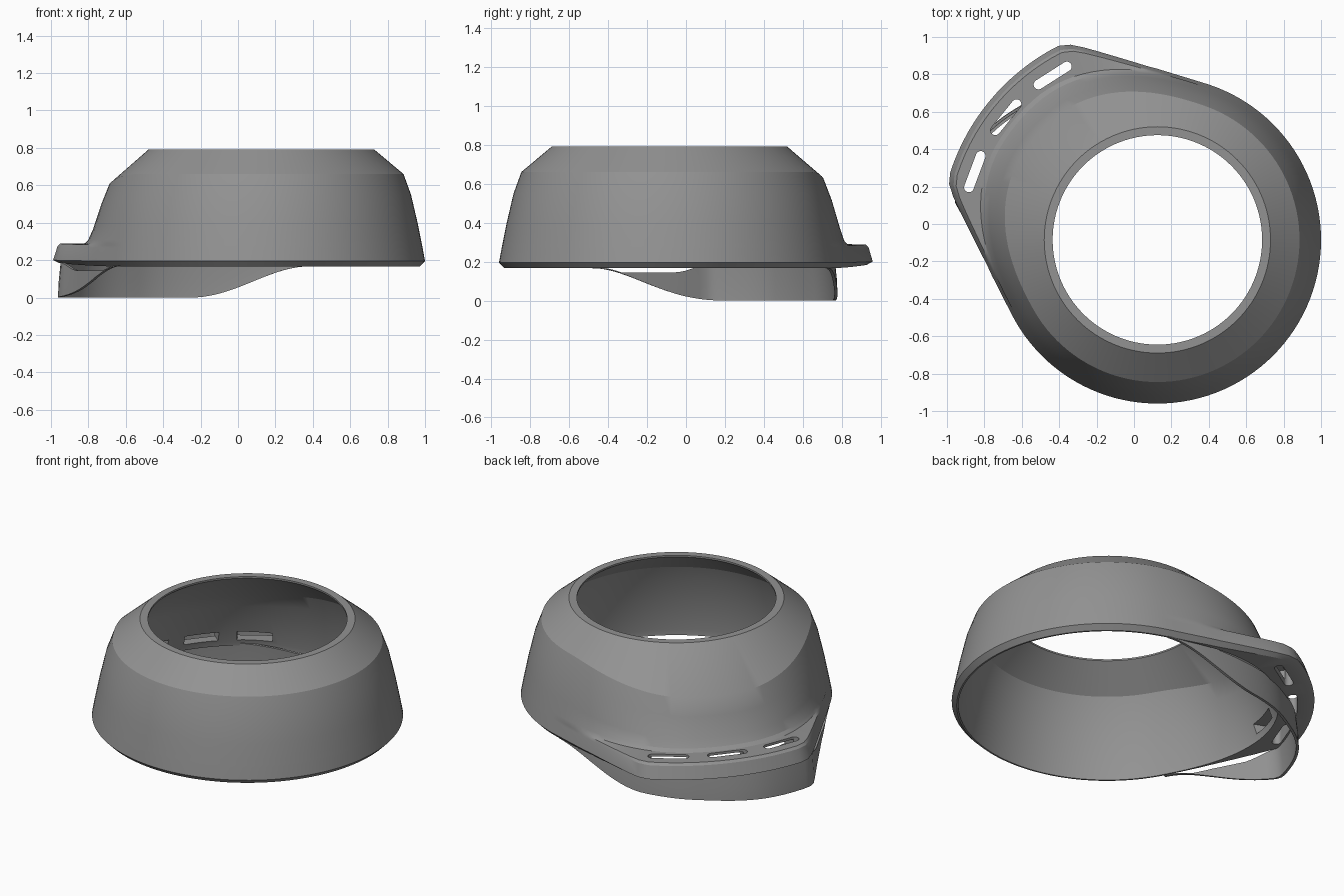
import bpy, bmesh
from math import sin, cos, pi, radians, sqrt

if "Cube" in bpy.data.objects:
    bpy.data.objects.remove(bpy.data.objects["Cube"])

CX, CY = 0.125, -0.085     # axis of the round collar
AXIS = 140                 # direction of the vented bulge (degrees)
SEG = 120

grey = bpy.data.materials.new("mid_grey")
grey.diffuse_color = (0.29, 0.29, 0.29, 1)
grey.use_nodes = True
grey.node_tree.nodes["Principled BSDF"].inputs["Base Color"].default_value = grey.diffuse_color


def lerp(a, b, t):
    return a + (b - a) * t


def smooth(t):
    t = max(0, min(1, t))
    return t * t * (3 - 2 * t)


def polar(r, deg, z):
    return (CX + r * cos(radians(deg)), CY + r * sin(radians(deg)), z)


def offset(deg):
    return abs((deg - AXIS + 180) % 360 - 180)


def flange(deg):
    """0 on the round part, 1 on the flange arc, straight tangents between."""
    d = offset(deg)
    line = 0.875 / cos(radians(max(0, 67 - d)))
    diff = line - 1.175
    r = 0.5 * (line + 1.175 - sqrt(diff * diff + 0.0022)) if d < 50 else line
    return max(0, min(1, (r - 0.875) / 0.29))


def swell(deg):
    """Softer version of the bulge for the walls."""
    return smooth((69 - offset(deg)) / 60)


def loft(name, sections, closed):
    """Join matching closed cross-sections into one solid."""
    bm = bmesh.new()
    rows = [[bm.verts.new(p) for p in s] for s in sections]
    n = len(rows[0])
    pairs = list(zip(rows, rows[1:])) + ([(rows[-1], rows[0])] if closed else [])
    for a, b in pairs:
        for i in range(n):
            j = (i + 1) % n
            bm.faces.new((a[i], a[j], b[j], b[i]))
    if not closed:
        bm.faces.new(rows[0])
        bm.faces.new(rows[-1][::-1])
    bmesh.ops.recalc_face_normals(bm, faces=bm.faces)
    me = bpy.data.meshes.new(name)
    bm.to_mesh(me)
    bm.free()
    me.materials.append(grey)
    ob = bpy.data.objects.new(name, me)
    bpy.context.collection.objects.link(ob)
    return ob


def activate(ob):
    bpy.ops.object.select_all(action='DESELECT')
    ob.select_set(True)
    bpy.context.view_layer.objects.active = ob


def cut(ob, outline, z0, z1):
    """Cut a vertical prism out of ob."""
    cutter = loft("slot_cutter", [[(x, y, z) for x, y in outline] for z in (z0, z1)], False)
    cutter.hide_render = True
    mod = ob.modifiers.new("vent_slot", 'BOOLEAN')
    mod.operation, mod.solver, mod.object = 'DIFFERENCE', 'EXACT', cutter
    activate(ob)
    bpy.ops.object.modifier_apply(modifier=mod.name)
    bpy.data.objects.remove(cutter)


# Shell profile: (radius, z) on the round side, (radius, z) on the bulge, blend
PROFILE = [
    ((0.605, 0.79), (0.605, 0.79), swell),
    ((0.76, 0.66), (0.855, 0.565), swell),
    ((0.80, 0.55), (0.898, 0.465), swell),
    ((0.835, 0.40), (0.945, 0.35), swell),
    ((0.853, 0.31), (0.975, 0.305), swell),
    ((0.857, 0.29), (1.0, 0.29), swell),
    ((0.859, 0.28), (1.125, 0.288), flange),
    ((0.862, 0.265), (1.14, 0.275), flange),
    ((0.875, 0.195), (1.165, 0.20), flange),
    ((0.847, 0.166), (1.13, 0.185), flange),
    ((0.837, 0.166), (0.965, 0.175), swell),
    ((0.838, 0.20), (0.96, 0.20), swell),
    ((0.797, 0.41), (0.905, 0.36), swell),
    ((0.762, 0.55), (0.858, 0.465), swell),
    ((0.725, 0.642), (0.815, 0.55), swell),
    ((0.56, 0.78), (0.56, 0.78), swell),
    ((0.56, 0.79), (0.56, 0.79), swell),
]
sections = []
for k in range(SEG):
    a = 360 * k / SEG
    sections.append([polar(lerp(p[0], q[0], f(a)), a, lerp(p[1], q[1], f(a)))
                     for p, q, f in PROFILE])
shell = loft("collar_shell", sections, True)

# Three rounded vent slots through the flange, each open to the inside
for a in (159.5, 141, 122.5):
    c = polar(1.042, a, 0)
    t = radians(a + 90)

    def place(u, v):
        return (c[0] + u * cos(t) - v * sin(t), c[1] + u * sin(t) + v * cos(t))

    outline = []
    for side in (1, -1):
        for s in range(9):
            b = (-pi / 2 + pi * s / 8) + (0 if side == 1 else pi)
            outline.append(place(side * 0.09 + 0.026 * cos(b), 0.026 * sin(b)))
    cut(shell, outline, 0.1, 0.4)
    cut(shell, [place(u, v) for u, v in ((-.1, 0), (.1, 0), (.1, .16), (-.1, .16))],
        0.215, 0.275)

# Thin lower skirt: hangs below the bulge, follows the flange edge on one side
sections = []
T = 0.008
for k in range(71):
    d = lerp(-66, 68, k / 70)
    a = AXIS + d
    w = swell(a)
    drop = smooth((67 - abs(d)) / 41)
    zb = 0.166 * (1 - drop)
    inner = lerp(0.842, 1.015, w) + 0.0036 * d * w
    outer = min(1.09, 0.86 + 0.29 * flange(a))
    top = lerp(inner, outer, smooth((d + 8) / 36))
    low = top + 0.016 * drop * (1 - smooth((d - 25) / 15))
    zt = max(zb + 0.006, 0.19 - 0.045 * smooth((d - 28) / 10))   # side gap
    rib = [(top, zt), (lerp(top, low, 0.8), lerp(zt, zb, 0.6)), (low, zb)]
    sections.append([polar(r + T, a, z) for r, z in rib] +
                    [polar(r - T, a, z) for r, z in reversed(rib)])
skirt = loft("lower_skirt", sections, False)

for ob in (shell, skirt):
    activate(ob)
    bpy.ops.object.shade_smooth_by_angle(angle=radians(25))
